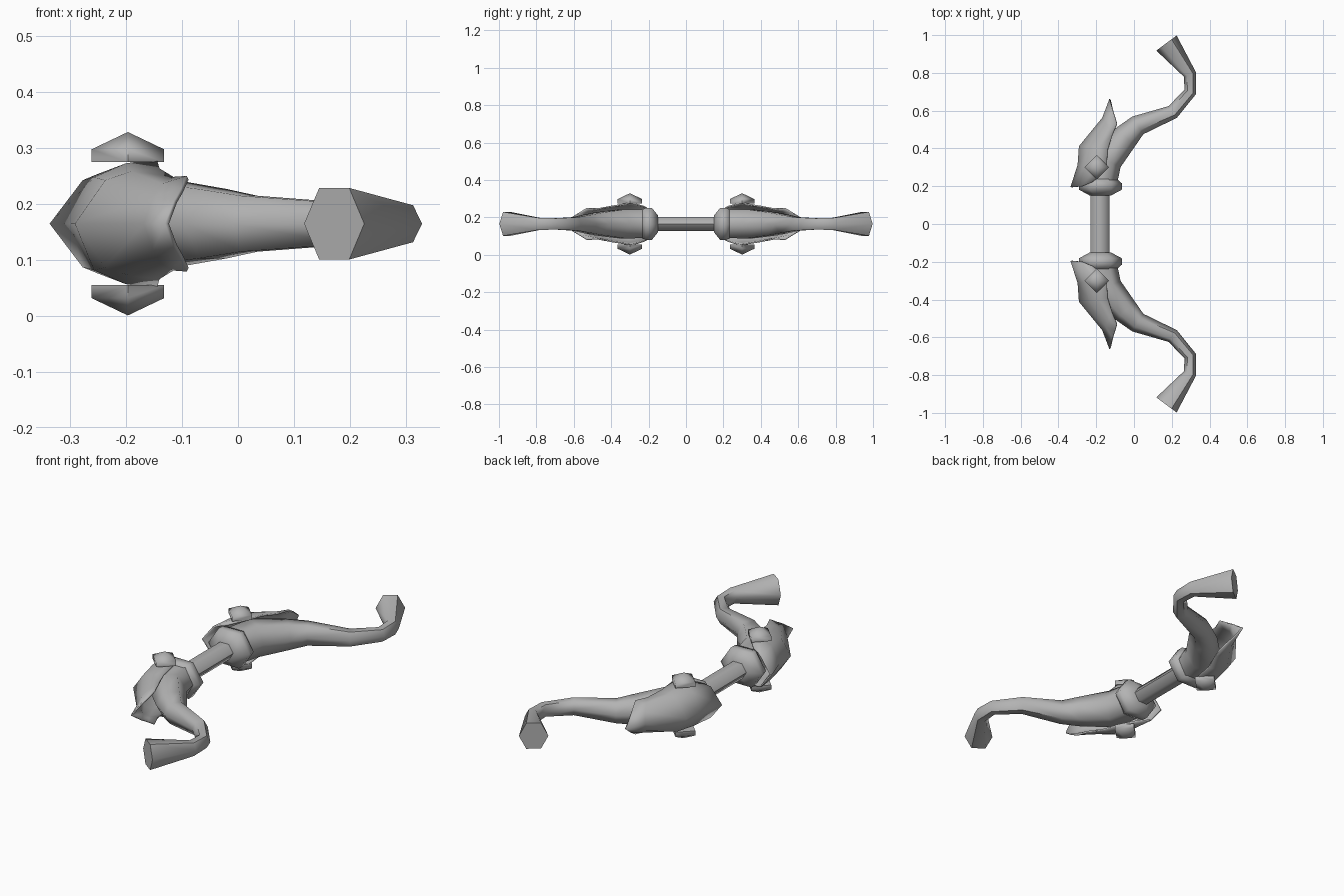
import bpy, bmesh, math
from mathutils import Vector

if "Cube" in bpy.data.objects:
    bpy.data.objects.remove(bpy.data.objects["Cube"])

MID_Z = 0.165   # the bow lies flat, symmetric about this height

grey = bpy.data.materials.new("plain grey")
grey.diffuse_color = (0.45, 0.45, 0.45, 1)
grey.use_nodes = True
grey.node_tree.nodes["Principled BSDF"].inputs["Base Color"].default_value = grey.diffuse_color


def finish(bm, name, mirror=False, thickness=0, angle=62):
    bmesh.ops.recalc_face_normals(bm, faces=bm.faces)
    mesh = bpy.data.meshes.new(name)
    bm.to_mesh(mesh)
    bm.free()
    mesh.materials.append(grey)
    ob = bpy.data.objects.new(name, mesh)
    ob.location.z = MID_Z
    bpy.context.collection.objects.link(ob)
    bpy.ops.object.select_all(action='DESELECT')
    ob.select_set(True)
    bpy.context.view_layer.objects.active = ob
    bpy.ops.object.shade_smooth_by_angle(angle=math.radians(angle))
    if thickness:
        m = ob.modifiers.new("thickness", 'SOLIDIFY')
        m.thickness, m.offset = thickness, 0
    if mirror:
        m = ob.modifiers.new("other half", 'MIRROR')
        m.use_axis = (False, True, False)
        m.use_mirror_merge = False
    return ob


def hex_sweep(name, stations, mirror):
    """Six-sided tube along stations of (x, y, in-plane radius, z radius)."""
    bm = bmesh.new()
    pts = [Vector((s[0], s[1], 0)) for s in stations]
    rings = []
    for i, (x, y, r, rz) in enumerate(stations):
        t = Vector()
        if i > 0:
            t += (pts[i] - pts[i - 1]).normalized()
        if i < len(pts) - 1:
            t += (pts[i + 1] - pts[i]).normalized()
        t.normalize()
        side = Vector((t.y, -t.x, 0))
        rings.append([bm.verts.new(pts[i] + side * r * math.cos(k * math.pi / 3)
                      + Vector((0, 0, rz * math.sin(k * math.pi / 3) / 0.866)))
                      for k in range(6)])
    for a, b in zip(rings, rings[1:]):
        for k in range(6):
            bm.faces.new((a[k], a[(k + 1) % 6], b[(k + 1) % 6], b[k]))
    bm.faces.new(rings[0])
    bm.faces.new(rings[-1])
    return finish(bm, name, mirror)


# grip
hex_sweep("grip", [(-.18, -.18, .049, .038), (-.18, .18, .049, .038)], False)

# collars at the grip ends
hex_sweep("collar", [(-.178, .15, .055, .045), (-.178, .182, .114, .085),
                     (-.178, .215, .114, .085), (-.178, .24, .085, .075)], True)

# curved limbs with flared tips
hex_sweep("limb", [(-.175, .22, .085, .075), (-.15, .34, .088, .078),
                   (-.045, .46, .07, .062), (.02, .522, .055, .05),
                   (.205, .593, .038, .036), (.298, .70, .033, .03),
                   (.297, .79, .034, .033), (.172, .958, .067, .064)], True)

# leaf-shaped guard plates: half sections of (x, y, dz), ridge to edge
SECTIONS = [
    [(-.333, .195, 0), (-.275, .20, .075), (-.25, .21, .085), (-.215, .225, .092)],
    [(-.295, .31, 0), (-.255, .31, .08), (-.20, .30, .104), (-.145, .29, .112)],
    [(-.288, .41, 0), (-.235, .41, .075), (-.19, .40, .09), (-.14, .39, .095)],
    [(-.165, .56, 0), (-.15, .54, .045), (-.135, .51, .068), (-.115, .47, .08)],
    [(-.127, .66, 0), (-.112, .60, .04), (-.10, .565, .06), (-.09, .53, .082)],
]
bm = bmesh.new()
rows = []
for sec in SECTIONS:
    lower = [(x, y, -z) for x, y, z in reversed(sec[1:])]
    rows.append([bm.verts.new(p) for p in lower + sec])
for a, b in zip(rows, rows[1:]):
    for k in range(len(a) - 1):
        bm.faces.new((a[k], a[k + 1], b[k + 1], b[k]))
finish(bm, "guard_plate", True, 0.008)

# four-sided studs above and below each guard
for label, s in (("upper", 1), ("lower", -1)):
    bm = bmesh.new()
    low, high = [[bm.verts.new((-.197 + .065 * math.cos(k * math.pi / 2),
                                .30 + .065 * math.sin(k * math.pi / 2), s * z))
                  for k in range(4)] for z in (.11, .133)]
    apex = bm.verts.new((-.197, .30, s * .164))
    bm.faces.new(low)
    for k in range(4):
        n = (k + 1) % 4
        bm.faces.new((low[k], low[n], high[n], high[k]))
        bm.faces.new((high[k], high[n], apex))
    finish(bm, label + "_stud", True, angle=62)
